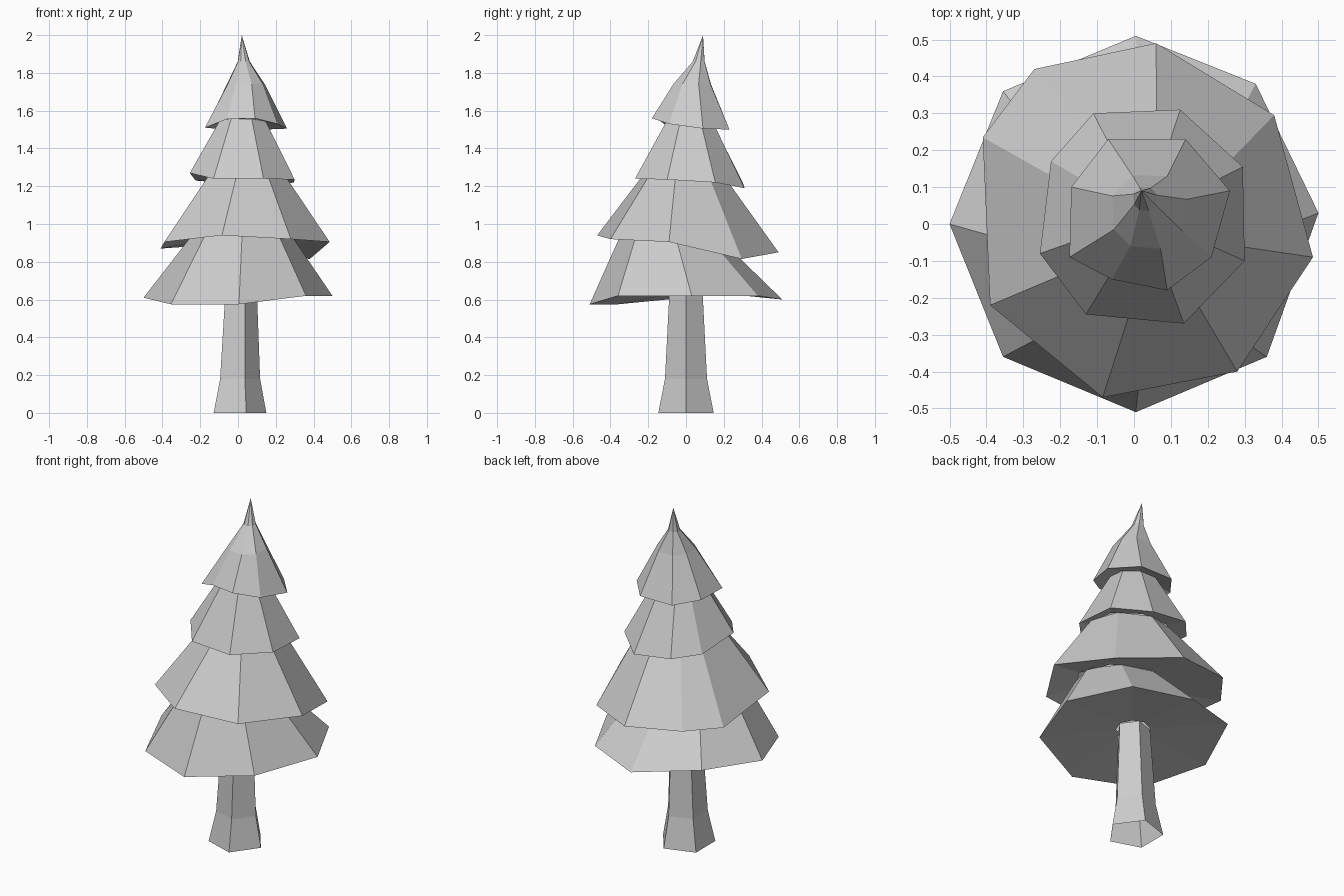
import bpy, bmesh
from math import atan2, cos, sin, tau

if "Cube" in bpy.data.objects:
    bpy.data.objects.remove(bpy.data.objects["Cube"])


def loft(name, base, rings, inner=None, tip=None):
    """Skin a base outline upwards through rings (cx, cy, z, radius, y_tilt).
    inner is a ring where a recessed underside meets the part below."""
    bm = bmesh.new()
    n = len(base)
    mx = sum(p[0] for p in base) / n
    my = sum(p[1] for p in base) / n
    angles = [atan2(p[1] - my, p[0] - mx) for p in base]

    def ring(cx, cy, z, r, tilt):
        return [bm.verts.new((cx + r * cos(a), cy + r * sin(a), z + tilt * r * sin(a)))
                for a in angles]

    loops = [ring(*inner)] if inner else []
    loops.append([bm.verts.new(p) for p in base])
    loops += [ring(*r) for r in rings]
    for lo, hi in zip(loops, loops[1:]):
        for i in range(n):
            j = (i + 1) % n
            bm.faces.new((lo[i], lo[j], hi[j], hi[i]))
    if tip:
        t = bm.verts.new(tip)
        for i in range(n):
            bm.faces.new((loops[-1][i], loops[-1][(i + 1) % n], t))
    mesh = bpy.data.meshes.new(name)
    bm.to_mesh(mesh)
    bm.free()
    bpy.context.collection.objects.link(bpy.data.objects.new(name, mesh))


# Rings where neighbouring parts meet
trunk_top = (0.008, 0, 0.645, 0.092, 0)
bottom_top = (0.02, -0.07, 0.945, 0.26, -0.13)
lower_top = (0.035, 0, 1.245, 0.225, -0.1)
upper_top = (0.025, 0.025, 1.545, 0.13, -0.1)

# Five-sided flared trunk, open at the foot
foot = [(0.154 * cos(tau * i / 5) - 0.004, 0.154 * sin(tau * i / 5), 0) for i in range(5)]
loft("trunk", foot, [(0, 0, 0.18, 0.117, 0), trunk_top])

# Lowest branch tier, leaning towards the front
loft("branches_bottom",
     [(0.5, 0.03, 0.62), (0.33, 0.38, 0.62), (0.005, 0.51, 0.6), (-0.355, 0.36, 0.65),
      (-0.5, 0, 0.61), (-0.355, -0.36, 0.575), (0.005, -0.51, 0.575), (0.36, -0.36, 0.62)],
     [bottom_top], inner=trunk_top)

# Second branch tier
loft("branches_lower",
     [(0.485, -0.09, 0.905), (0.38, 0.295, 0.815), (0.06, 0.49, 0.85), (-0.27, 0.42, 0.88),
      (-0.41, 0.235, 0.87), (-0.39, -0.22, 0.905), (-0.085, -0.47, 0.94), (0.28, -0.4, 0.92)],
     [lower_top], inner=bottom_top)

# Third branch tier
loft("branches_upper",
     [(0.3, -0.1, 1.235), (0.295, 0.155, 1.22), (0.125, 0.31, 1.19), (-0.11, 0.3, 1.22),
      (-0.225, 0.17, 1.23), (-0.255, -0.08, 1.27), (-0.13, -0.245, 1.24), (0.135, -0.27, 1.24)],
     [upper_top], inner=lower_top)

# Bent pointed top
loft("branches_top",
     [(0.26, 0.09, 1.505), (0.14, 0.23, 1.5), (-0.07, 0.23, 1.5), (-0.17, 0.1, 1.51),
      (-0.175, -0.09, 1.51), (-0.06, -0.15, 1.555), (0.09, -0.18, 1.56), (0.21, -0.09, 1.53)],
     [(0.04, 0.035, 1.74, 0.107, 0), (0.03, 0.068, 1.86, 0.034, 0)],
     inner=upper_top, tip=(0.02, 0.09, 2.0))
